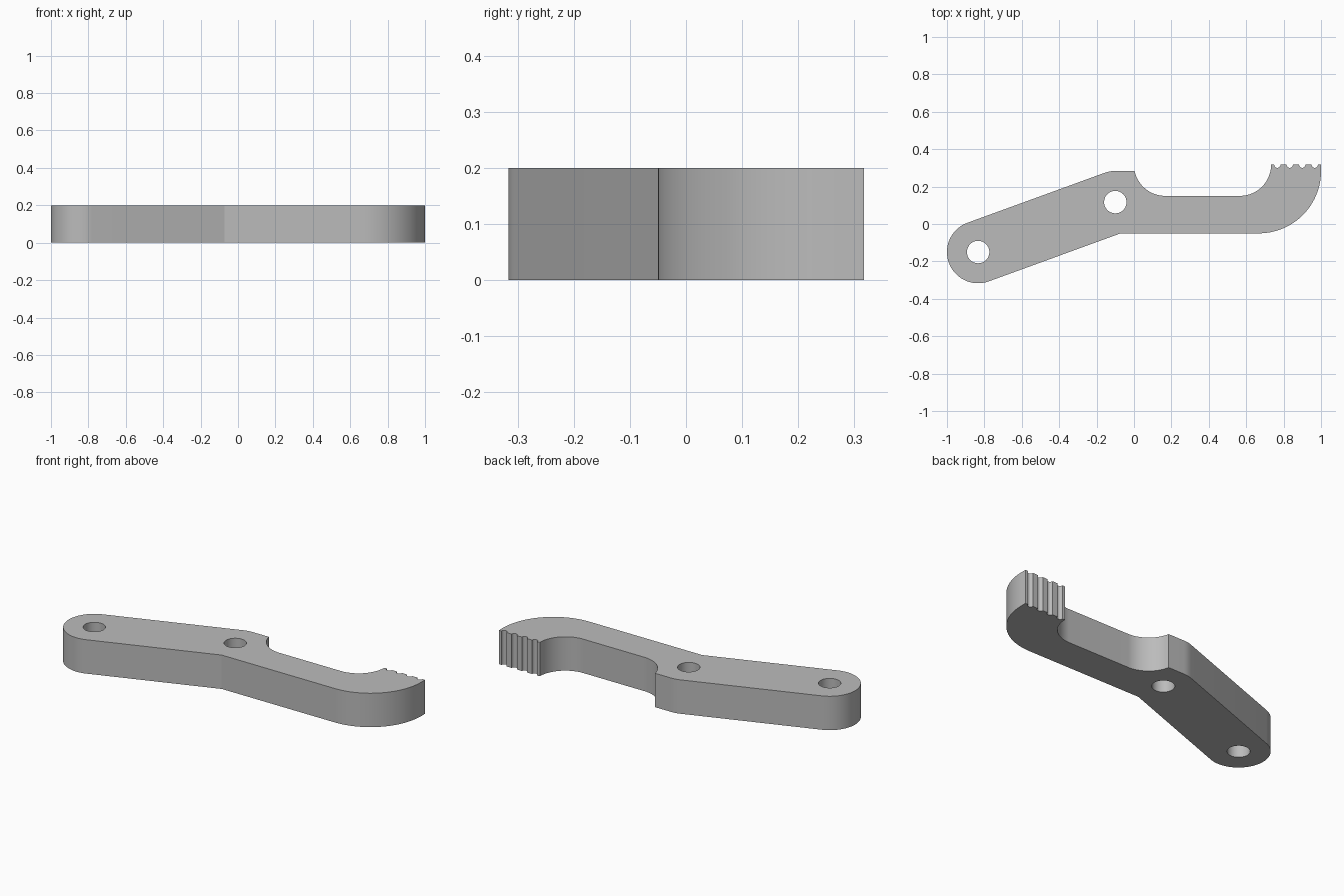
import bpy
from math import radians, sin, cos, tan

cube = bpy.data.objects.get("Cube")
if cube:
    bpy.data.objects.remove(cube, do_unlink=True)

THICK = 0.2
R = 1 / 6                      # boss and fillet radius
TOP, BELLY, WAIST = 0.317, -0.05, 0.15
END = (-1 + R, -0.15)          # centre of the rounded end
PIVOT = (-0.10, 0.117)         # centre of the pivot boss
TILT = 20                      # slope of the arm in degrees


def arc(center, radius, start, stop, steps=24):
    """Points along an arc, angles in degrees."""
    angles = [radians(start + (stop - start) * i / steps) for i in range(steps + 1)]
    return [(center[0] + radius * cos(a), center[1] + radius * sin(a)) for a in angles]


# Rounded end of the arm, running anticlockwise
outline = arc(END, R, 90 + TILT, 270 + TILT, 48)

# Elbow below the pivot, then the curved belly of the hook
last_x, last_y = outline[-1]
outline.append((last_x + (BELLY - last_y) / tan(radians(TILT)), BELLY))
outline += arc((2 / 3, BELLY + 2 * R), 2 * R, 270, 360, 40)

# Gripping edge with four round grooves
grip_start, pitch = 0.733, 0.0667
outline.append((1, TOP))
for i in reversed(range(4)):
    outline += arc((grip_start + (i + 0.5) * pitch, TOP), pitch / 4, 360, 180, 16)
outline.append((grip_start, TOP))

# Hook throat, waist and the hollow beside the pivot
outline += arc((grip_start - R, TOP), R, 0, -90)[1:]
outline += arc((R, TOP), R, 270, 191.5)

# Pivot shoulder
outline += arc(PIVOT, R, 90, 90 + TILT, 6)

# Extruded plate with two pin holes
curve = bpy.data.curves.new("lever_arm", "CURVE")
curve.dimensions = "2D"
curve.fill_mode = "BOTH"
curve.extrude = THICK / 2
for loop in (outline, arc(END, 0.06, 0, 352.5, 47), arc(PIVOT, 0.06, 0, 352.5, 47)):
    spline = curve.splines.new("POLY")
    spline.points.add(len(loop) - 1)
    for point, (x, y) in zip(spline.points, loop):
        point.co = (x, y, 0, 1)
    spline.use_cyclic_u = True

lever = bpy.data.objects.new("lever_arm", curve)
bpy.context.collection.objects.link(lever)
lever.location.z = THICK / 2
bpy.ops.object.select_all(action="DESELECT")
lever.select_set(True)
bpy.context.view_layer.objects.active = lever
bpy.ops.object.convert(target="MESH")
lever = bpy.context.object

# Weld the caps to the walls
bpy.ops.object.mode_set(mode="EDIT")
bpy.ops.mesh.select_all(action="SELECT")
bpy.ops.mesh.remove_doubles(threshold=0.0005)
bpy.ops.mesh.normals_make_consistent(inside=False)
bpy.ops.object.mode_set(mode="OBJECT")
bpy.ops.object.shade_smooth_by_angle(angle=radians(15))

# Plain grey metal
grey = bpy.data.materials.new("plain_grey")
grey.use_nodes = True
colour = (0.5, 0.5, 0.5, 1)
grey.diffuse_color = colour
grey.node_tree.nodes["Principled BSDF"].inputs["Base Color"].default_value = colour
lever.data.materials.clear()
lever.data.materials.append(grey)
